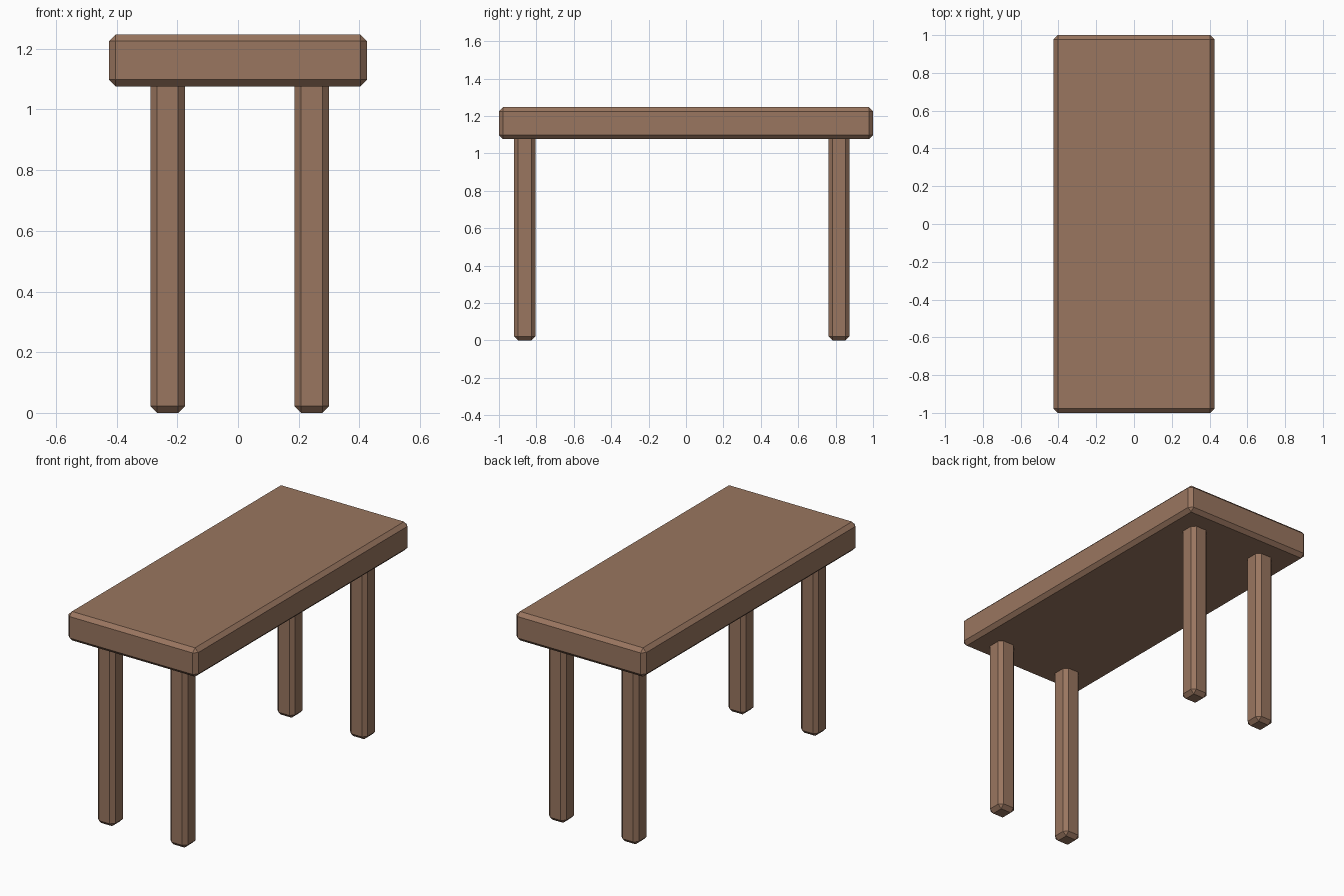
import bpy
import bmesh

if "Cube" in bpy.data.objects:
    bpy.data.objects.remove(bpy.data.objects["Cube"])

wood = bpy.data.materials.new("brown_wood")
wood.diffuse_color = (0.32, 0.18, 0.115, 1)
wood.use_nodes = True
wood.node_tree.nodes["Principled BSDF"].inputs["Base Color"].default_value = wood.diffuse_color


def chamfered_box(name, lo, hi, chamfer=0.022):
    """Box between two corners with flat single-segment chamfers."""
    bm = bmesh.new()
    bmesh.ops.create_cube(bm, size=1)
    for v in bm.verts:
        v.co = [(a + b) / 2 + c * (b - a) for a, b, c in zip(lo, hi, v.co)]
    bmesh.ops.bevel(bm, geom=bm.edges[:], offset=chamfer, segments=1,
                    affect='EDGES')
    mesh = bpy.data.meshes.new(name)
    bm.to_mesh(mesh)
    bm.free()
    mesh.materials.append(wood)
    obj = bpy.data.objects.new(name, mesh)
    bpy.context.collection.objects.link(obj)
    return obj


# Table top
chamfered_box("table_top", (-0.425, -1, 1.076), (0.425, 1, 1.247))

# Four legs, set slightly off centre, ends buried in the top
half = 0.057
for y_name, y in (("front", -0.862), ("back", 0.818)):
    for x_name, x in (("left", -0.232), ("right", 0.243)):
        chamfered_box(f"{y_name}_{x_name}_leg",
                      (x - half, y - half, 0), (x + half, y + half, 1.13))
